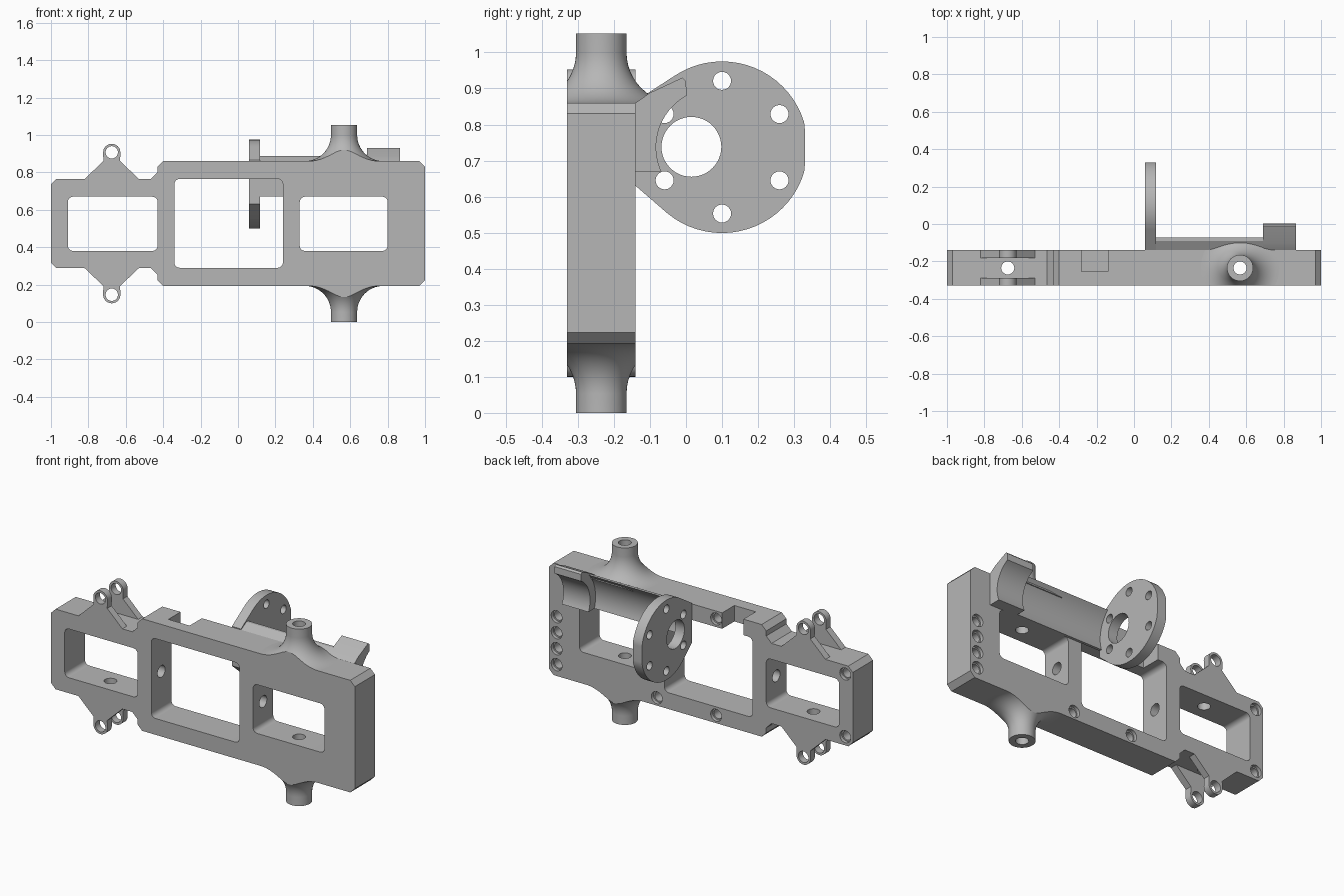
import bpy, bmesh
from math import sin, cos, pi, radians
from mathutils import Vector

cube = bpy.data.objects.get("Cube")
if cube:
    bpy.data.objects.remove(cube, do_unlink=True)

FRONT, BACK, MID = -0.33, -0.14, -0.235   # depth of the frame plate
TOP = 1.053                               # overall height
BOSS_X, EAR_X = 0.567, -0.675

mat = bpy.data.materials.new("machined grey")
mat.use_nodes = True
grey = (0.47, 0.47, 0.47, 1)
mat.diffuse_color = grey
mat.node_tree.nodes["Principled BSDF"].inputs["Base Color"].default_value = grey


def finish(bm, name):
    bmesh.ops.recalc_face_normals(bm, faces=bm.faces)
    mesh = bpy.data.meshes.new(name)
    bm.to_mesh(mesh)
    bm.free()
    mesh.materials.append(mat)
    obj = bpy.data.objects.new(name, mesh)
    bpy.context.collection.objects.link(obj)
    return obj


def place(axis, u, v, t):
    return {"x": (t, u, v), "y": (u, t, v), "z": (u, v, t)}[axis]


def prism(name, pts, axis, a, b):
    """Extrude a flat outline along an axis from a to b."""
    bm = bmesh.new()
    lo = [bm.verts.new(place(axis, u, v, a)) for u, v in pts]
    hi = [bm.verts.new(place(axis, u, v, b)) for u, v in pts]
    bm.faces.new(lo)
    bm.faces.new(hi)
    for i in range(len(pts)):
        j = (i + 1) % len(pts)
        bm.faces.new((lo[i], lo[j], hi[j], hi[i]))
    return finish(bm, name)


def arc(u, v, r, start, end, n):
    angles = [radians(start + (end - start) * i / n) for i in range(n + 1)]
    return [(u + r * cos(t), v + r * sin(t)) for t in angles]


def rod(u, v, r, axis, a, b, n=32):
    return prism("cutter", arc(u, v, r, 0, 360, n)[:-1], axis, a, b)


def rounded(x0, x1, z0, z1, r=0.028):
    return (arc(x1 - r, z1 - r, r, 0, 90, 5) + arc(x0 + r, z1 - r, r, 90, 180, 5)
            + arc(x0 + r, z0 + r, r, 180, 270, 5) + arc(x1 - r, z0 + r, r, 270, 360, 5))


def rect(x0, x1, z0, z1):
    return [(x0, z0), (x1, z0), (x1, z1), (x0, z1)]


def boolean(obj, cutters, operation="DIFFERENCE"):
    """Apply the cutters and then discard them."""
    for c in cutters:
        c.hide_render = True
        m = obj.modifiers.new("cut", "BOOLEAN")
        m.operation, m.solver, m.object = operation, "EXACT", c
    bpy.context.view_layer.update()
    graph = bpy.context.evaluated_depsgraph_get()
    mesh = bpy.data.meshes.new_from_object(obj.evaluated_get(graph))
    obj.modifiers.clear()
    obj.data = mesh
    for c in cutters:
        bpy.data.objects.remove(c, do_unlink=True)
    return obj


def flip(pts):
    return [(u, TOP - v) for u, v in pts]


parts = []

# Frame plate with chamfered corners
upper = [(-1, 0.735), (-0.97, 0.765), (-0.465, 0.765), (-0.43, 0.80),
         (-0.43, 0.83), (-0.40, 0.86), (0.97, 0.86), (1, 0.83)]
frame = prism("frame_plate", upper + flip(upper)[::-1], "y", FRONT, BACK)

# Three windows, the rear slot in the top bar and the cross drillings
cutters = [prism("cutter", rounded(*w), "y", -0.5, 0) for w in (
    (-0.91, -0.43, 0.38, 0.67), (-0.34, 0.24, 0.29, 0.765), (0.33, 0.80, 0.38, 0.67))]
cutters.append(prism("cutter", rect(-0.28, -0.14, 0.72, 0.95), "y", -0.255, 0))
cutters += [rod(x, MID, 0.035, "z", -0.1, 1.2) for x in (EAR_X, BOSS_X)]
cutters.append(rod(MID, TOP / 2, 0.035, "x", -0.6, 0.5))

# Blind stepped screw holes in the back
screws = [(0.95, 0.26 + 0.095 * i) for i in range(4)]
screws += [(-0.95, 0.34), (-0.95, 0.713), (0.29, 0.24), (-0.10, 0.24), (-0.10, 0.813)]
for x, z in screws:
    cutters.append(rod(x, z, 0.036, "y", BACK - 0.02, 0, 24))
    cutters.append(rod(x, z, 0.028, "y", BACK - 0.12, BACK - 0.01, 24))
parts.append(boolean(frame, cutters))


def boss(name, upside_down, rear):
    """Flared spigot, trimmed to the plate depth and bored through."""
    profile = [(0.07, TOP)] + [(r, z) for r, z in arc(0.21, 1.0, 0.14, 180, 270, 12)]
    if upside_down:
        profile = flip(profile)
    bm = bmesh.new()
    n = 64
    rings = [[bm.verts.new((BOSS_X + r * cos(2 * pi * i / n), MID + r * sin(2 * pi * i / n), z))
              for i in range(n)] for r, z in profile]
    for lo, hi in zip(rings, rings[1:]):
        for i in range(n):
            j = (i + 1) % n
            bm.faces.new((lo[i], lo[j], hi[j], hi[i]))
    bm.faces.new(rings[0])
    bm.faces.new(rings[-1])
    obj = finish(bm, name)
    boolean(obj, [prism("cutter", rect(0, 1.2, -0.2, 1.3), "y", FRONT, rear)], "INTERSECT")
    return boolean(obj, [rod(BOSS_X, MID, 0.035, "z", -0.1, 1.2)])


parts.append(boss("upper_boss", False, -0.09))
parts.append(boss("lower_boss", True, BACK))

# Paired ears above and below the narrow end
ear = [(-0.82, 0.765), (-0.53, 0.765), (-0.63, 0.86)]
ear += arc(EAR_X, 0.907, 0.046, 0, 180, 16) + [(-0.72, 0.86)]
for side, shape, z in (("upper", ear, 0.907), ("lower", flip(ear), TOP - 0.907)):
    for end, a, b in (("front", FRONT, -0.288), ("rear", -0.182, BACK)):
        lug = prism(f"{side}_{end}_ear", shape, "y", a, b)
        parts.append(boolean(lug, [rod(EAR_X, z, 0.033, "y", -0.5, 0)]))


def hull_outline(points):
    """Convex outline of a set of 2D points."""
    def half(seq):
        out = []
        for p in seq:
            while len(out) > 1 and (Vector(out[-1]) - Vector(out[-2])).cross(
                    Vector(p) - Vector(out[-1])) <= 0:
                out.pop()
            out.append(p)
        return out[:-1]
    points = sorted(set(points))
    return half(points) + half(points[::-1])


# Round flange with a flat edge, a bore and a ring of bolt holes
DY, DZ = 0.10, 0.737
outline = [(min(u, 0.33), v) for u, v in arc(DY, DZ, 0.238, 0, 360, 64)[:-1]]
flange = prism("flange_disc", hull_outline(outline + [(BACK, 0.63), (BACK, 0.865)]),
               "x", 0.058, 0.118)
holes = [rod(0.015, 0.738, 0.083, "x", 0, 0.3, 48)]
holes += [rod(u, v, 0.025, "x", 0, 0.3, 24) for u, v in arc(DY, DZ, 0.184, 30, 330, 5)]
parts.append(boolean(flange, holes))

# Hollow-backed arm and the raised cradle at its end
arm = [(BACK, 0.67)] + arc(0.08, DZ, 0.215, 198.2, 135.4, 14)
arm += [(-0.09, 0.888), (BACK, 0.86)]
parts.append(prism("cradle_arm", arm, "x", 0.118, 0.70))
cradle = [(BACK, 0.67)] + arc(0.08, DZ, 0.163, 204.3, 118.7, 18)
cradle += [(0, 0.92), (-0.01, 0.93), (-0.10, 0.888), (BACK, 0.86)]
parts.append(prism("cradle_block", cradle, "x", 0.69, 0.865))

# Smooth the round surfaces and keep the edges crisp
bpy.ops.object.select_all(action="DESELECT")
for obj in parts:
    obj.select_set(True)
bpy.context.view_layer.objects.active = parts[0]
bpy.ops.object.shade_smooth_by_angle(angle=radians(28))
for obj in parts:
    obj.modifiers.new("even_normals", "WEIGHTED_NORMAL").keep_sharp = True
